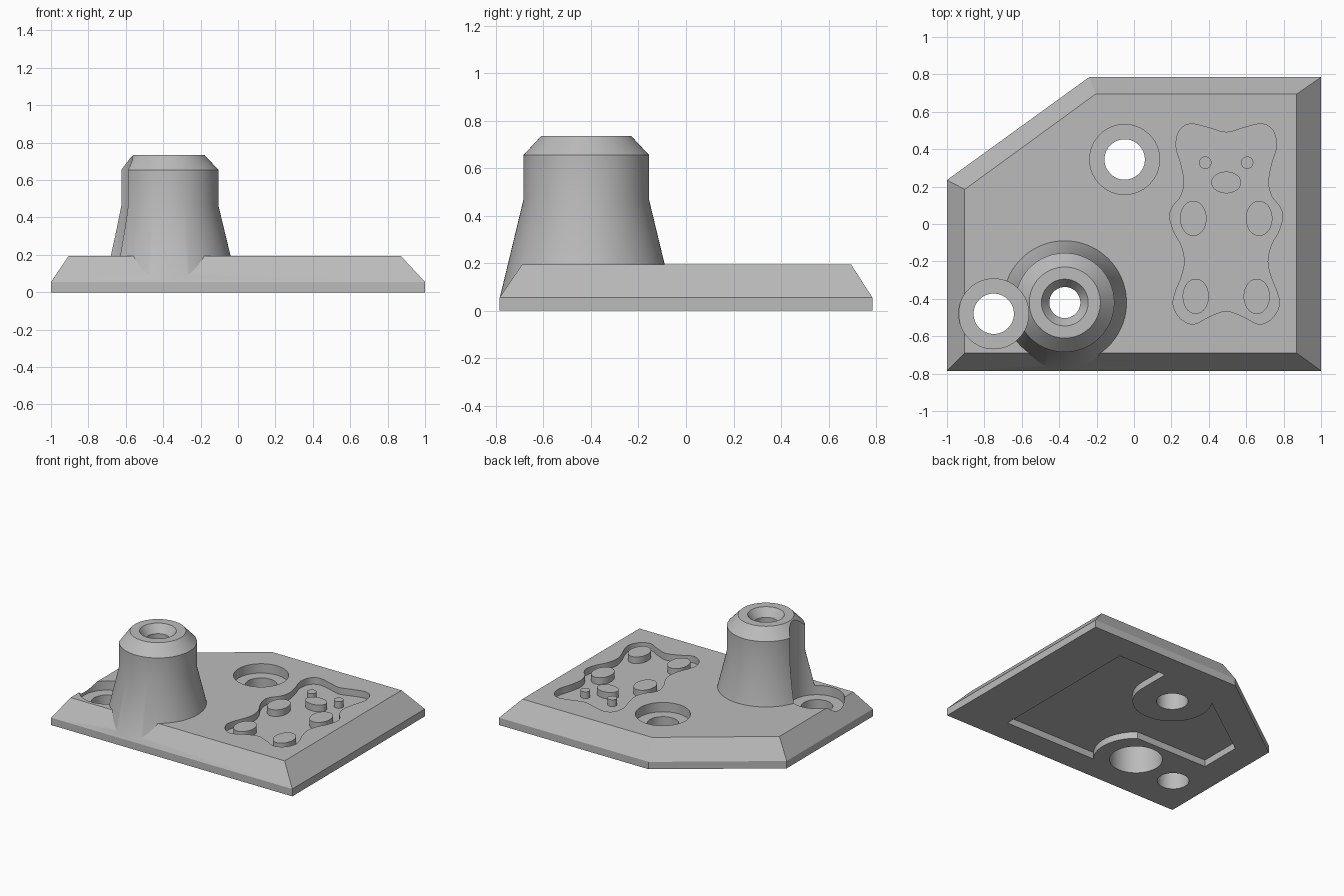
import bpy, bmesh
from math import sin, cos, tau, radians

cube = bpy.data.objects.get("Cube")
if cube:
    bpy.data.objects.remove(cube, do_unlink=True)

GREY = (0.5, 0.5, 0.5, 1)
grey = bpy.data.materials.new("plain grey")
grey.use_nodes = True
grey.diffuse_color = GREY
grey.node_tree.nodes["Principled BSDF"].inputs["Base Color"].default_value = GREY

TOP, FLOOR = 0.195, 0.145            # plate top and pocket floor heights
POST = (-0.37, -0.42)
SCREWS = [(-0.05, 0.345), (-0.75, -0.48)]


def loft(name, layers):
    """Closed solid through layers of matching 3D outlines."""
    bm = bmesh.new()
    rings = [[bm.verts.new(p) for p in layer] for layer in layers]
    n = len(rings[0])
    for a, b in zip(rings, rings[1:]):
        for i in range(n):
            j = (i + 1) % n
            bm.faces.new((a[i], a[j], b[j], b[i]))
    bm.faces.new(rings[0][::-1])
    bm.faces.new(rings[-1])
    bmesh.ops.recalc_face_normals(bm, faces=bm.faces)
    mesh = bpy.data.meshes.new(name)
    bm.to_mesh(mesh)
    bm.free()
    mesh.materials.append(grey)
    obj = bpy.data.objects.new(name, mesh)
    bpy.context.collection.objects.link(obj)
    return obj


def prism(name, outline, z0, z1):
    return loft(name, [[(x, y, z) for x, y in outline] for z in (z0, z1)])


def arc(centre, rx, ry, start, end, steps):
    angles = [radians(start + (end - start) * i / steps) for i in range(steps + 1)]
    return [(centre[0] + rx * cos(a), centre[1] + ry * sin(a)) for a in angles]


def ellipse(centre, rx, ry=None, n=64):
    return arc(centre, rx, ry or rx, 0, 360, n)[:-1]


def turned(name, centre, profile, n=96):
    """Round solid from (radius, height) pairs."""
    return loft(name, [[(x, y, z) for x, y in ellipse(centre, r, n=n)] for r, z in profile])


def smooth_closed(points, steps=6):
    """Catmull-Rom loop through the points."""
    out, n = [], len(points)
    for i in range(n):
        a, b, c, d = (points[(i + k) % n] for k in (-1, 0, 1, 2))
        for s in range(steps):
            t = s / steps
            out.append(tuple(
                0.5 * (2 * q + (r - p) * t + (2 * p - 5 * q + 4 * r - u) * t * t
                       + (3 * q - p - 3 * r + u) * t ** 3)
                for p, q, r, u in zip(a, b, c, d)))
    return out


def combine(target, other, operation):
    mod = target.modifiers.new(operation.lower(), "BOOLEAN")
    mod.operation, mod.object, mod.solver = operation, other, "EXACT"
    bpy.context.view_layer.update()
    graph = bpy.context.evaluated_depsgraph_get()
    mesh = bpy.data.meshes.new_from_object(target.evaluated_get(graph))
    target.modifiers.clear()
    target.data = mesh
    bpy.data.objects.remove(other, do_unlink=True)


# Plate with one clipped corner and sloping sides
foot = [(-1, -0.785), (1, -0.785), (1, 0.785), (-0.24, 0.785), (-1, 0.235)]
deck = [(-0.905, -0.69), (0.87, -0.69), (0.87, 0.695), (-0.205, 0.695), (-0.905, 0.185)]
body = loft("base_plate_with_post", [
    [(x, y, z) for x, y in outline]
    for outline, z in ((foot, 0), (foot, 0.055), (deck, TOP))])

# Flared hollow post
combine(body, turned("post", POST, [
    (0.364, 0.055), (0.265, 0.465), (0.265, 0.655), (0.19, 0.735)]), "UNION")
combine(body, turned("post_bore", POST, [
    (0.18, -0.1), (0.18, 0.55), (0.083, 0.63), (0.083, 0.675),
    (0.125, 0.735), (0.125, 0.8)]), "DIFFERENCE")

# Counterbored screw holes; the left one also notches the post
for spot in SCREWS:
    combine(body, turned("screw_hole", spot, [
        (0.108, -0.1), (0.108, 0.125), (0.187, 0.125), (0.187, 1)], 64), "DIFFERENCE")

# Hollow under the plate, leaving walls around the holes
hollow = [(0.62, -0.6), (0.62, 0.59), (0.22, 0.59)]
hollow += arc(SCREWS[0], 0.27, 0.27, 0, -215, 32)
hollow += [(-0.79, 0.13), (-0.79, -0.19)]
hollow += arc(POST, 0.29, 0.29, 52, -38, 16)
combine(body, prism("underside_hollow", hollow, -0.1, 0.05), "DIFFERENCE")

# Bear shaped pocket, mirrored from half an outline
BEAR_X = 0.493
half = [(0, 0.49), (0.095, 0.515), (0.19, 0.535), (0.25, 0.5), (0.268, 0.415),
        (0.24, 0.315), (0.225, 0.22), (0.245, 0.145), (0.285, 0.095), (0.302, 0.04),
        (0.28, -0.04), (0.24, -0.115), (0.222, -0.2), (0.24, -0.285), (0.272, -0.365),
        (0.283, -0.435), (0.245, -0.505), (0.175, -0.535), (0.09, -0.495), (0, -0.465)]
loop = half + [(-x, y) for x, y in half[-2:0:-1]]
bear = [(BEAR_X + x, y) for x, y in smooth_closed(loop)]
combine(body, prism("bear_pocket", bear, FLOOR, 0.3), "DIFFERENCE")

# Raised pads standing in the pocket
parts = [body, prism("nose", ellipse((BEAR_X, 0.222), 0.08, 0.058), FLOOR - 0.01, TOP)]
for side, label in ((1, "left"), (-1, "right")):
    for name, dx, y, rx, ry in (("eye", 0.112, 0.328, 0.033, 0.033),
                                ("paw", 0.176, 0.03, 0.071, 0.094),
                                ("foot", 0.163, -0.387, 0.07, 0.094)):
        parts.append(prism(f"{label}_{name}", ellipse((BEAR_X + side * dx, y), rx, ry),
                           FLOOR - 0.01, TOP))

# Smooth round walls, crisp edges
bpy.ops.object.select_all(action="DESELECT")
for obj in parts:
    obj.select_set(True)
bpy.context.view_layer.objects.active = body
bpy.ops.object.shade_smooth_by_angle(angle=radians(25))
